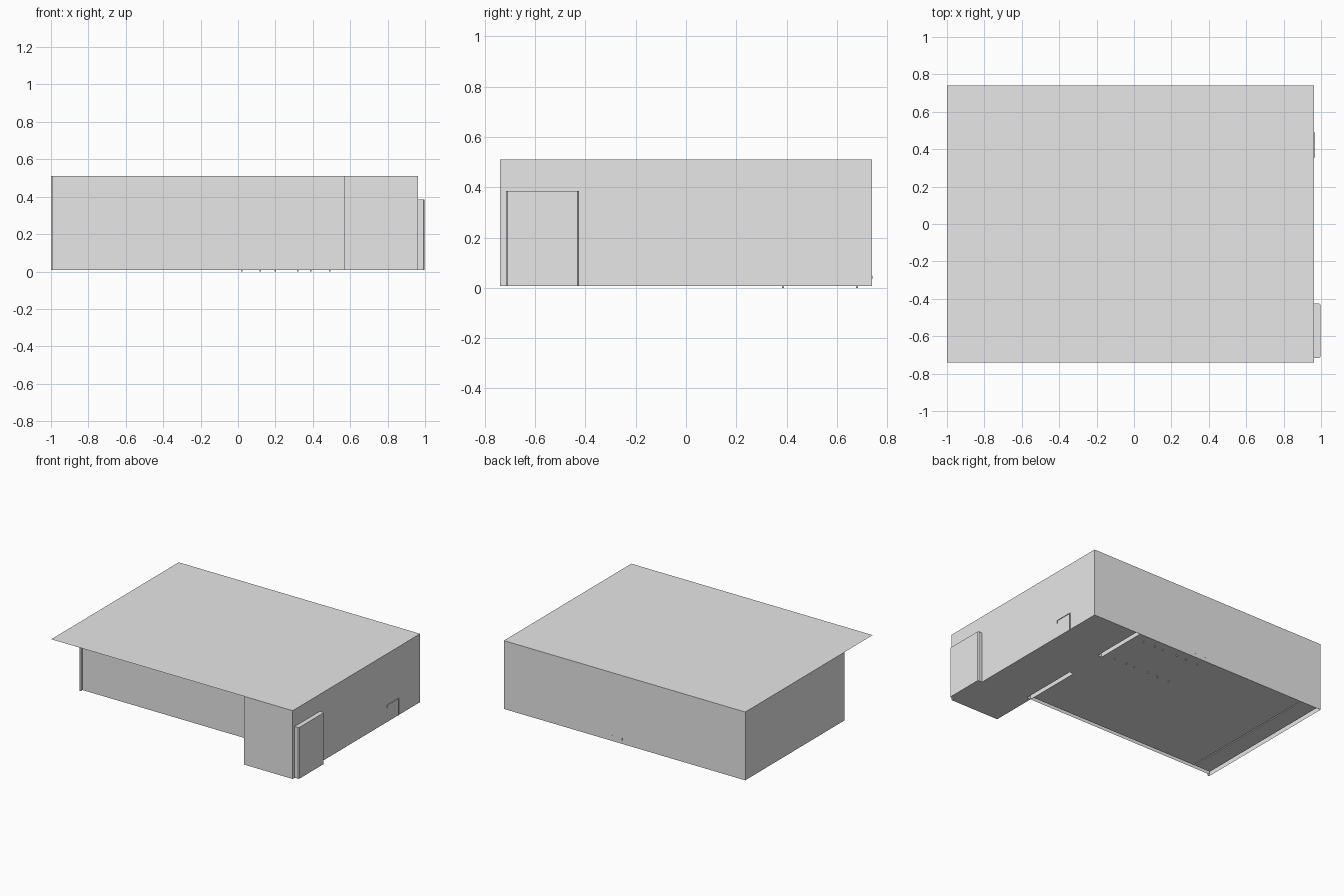
import bpy
import bmesh

if "Cube" in bpy.data.objects:
    bpy.data.objects.remove(bpy.data.objects["Cube"], do_unlink=True)

grey = bpy.data.materials.new("plain_grey")
grey.use_nodes = True
grey.diffuse_color = (0.8, 0.8, 0.8, 1)
grey.node_tree.nodes["Principled BSDF"].inputs["Base Color"].default_value = (0.8, 0.8, 0.8, 1)

BASE, TOP = 0.008, 0.51
LEFT, RIGHT, FRONT, BACK = -1.0, 0.963, -0.74, 0.74
STEP_X, STEP_Y = 0.567, -0.395      # inner corner of the front recess


def finish(name, bm):
    mesh = bpy.data.meshes.new(name)
    bm.to_mesh(mesh)
    bm.free()
    mesh.materials.append(grey)
    obj = bpy.data.objects.new(name, mesh)
    bpy.context.collection.objects.link(obj)
    return obj


def wall(name, path, closed=False, z0=BASE, z1=TOP, cap=False):
    """Vertical sheet standing on a plan outline."""
    bm = bmesh.new()
    low = [bm.verts.new((x, y, z0)) for x, y in path]
    high = [bm.verts.new((x, y, z1)) for x, y in path]
    count = len(path)
    for i in range(count if closed else count - 1):
        j = (i + 1) % count
        bm.faces.new((low[i], low[j], high[j], high[i]))
    if cap:
        bm.faces.new(high)
        bm.faces.new(low[::-1])
    return finish(name, bm)


def sheet(name, rects, z, down=False):
    """Flat horizontal rectangles at one height."""
    bm = bmesh.new()
    for x0, x1, y0, y1 in rects:
        corners = [(x0, y0), (x1, y0), (x1, y1), (x0, y1)]
        if down:
            corners.reverse()
        bm.faces.new([bm.verts.new((x, y, z)) for x, y in corners])
    return finish(name, bm)


def box(name, x0, x1, y0, y1, z0, z1):
    return wall(name, [(x0, y0), (x1, y0), (x1, y1), (x0, y1)], True, z0, z1, True)


# Roof sheet, overhanging the recessed front
sheet("roof", [(LEFT, RIGHT, FRONT, BACK)], TOP)

# Outer walls, with a projecting room and a short stub beside the recess
STUB_X, STUB_Y = -0.988, -0.415
wall("outer_walls", [(LEFT, STUB_Y), (STUB_X, STUB_Y), (STUB_X, STEP_Y), (STEP_X, STEP_Y),
                     (STEP_X, FRONT), (RIGHT, FRONT), (RIGHT, BACK), (LEFT, BACK)], True)

# Inner faces of the hollow walls
IN_X, IN_Y, SIDE_X = 0.6, -0.365, -0.965
DOOR_0, DOOR_1 = 0.05, 0.34
wall("room_lining", [(SIDE_X, BACK), (SIDE_X, IN_Y), (STEP_X, IN_Y)])
for name, y0, y1 in (("partition_front", STEP_Y, DOOR_0), ("partition_back", DOOR_1, BACK)):
    wall(name, [(STEP_X, y0), (IN_X, y0), (IN_X, y1), (STEP_X, y1)], True)

# Floors, leaving the hollow walls open underneath
SLIT = -0.83
sheet("floors", [
    (SIDE_X, SLIT - 0.004, IN_Y, BACK),
    (SLIT + 0.004, STEP_X, IN_Y, BACK),
    (STEP_X, IN_X, DOOR_0, DOOR_1),
    (IN_X, RIGHT, FRONT, BACK),
    (STEP_X, IN_X, FRONT, STEP_Y),
], BASE, down=True)
wall("closet_wall", [(SLIT - 0.004, IN_Y), (SLIT - 0.004, BACK)])

# Panel box on the right side, with chamfered outer corners
P0, P1, OUT, C = -0.717, -0.425, 0.997, 0.006
wall("side_panel", [(RIGHT, P0), (OUT - C, P0), (OUT, P0 + C), (OUT, P1 - C),
                    (OUT - C, P1), (RIGHT, P1)], True, BASE, 0.385, True)

# Thin bent strip on the right side
W = RIGHT + 0.005
box("strip_upright", RIGHT, W, 0.486, 0.488, BASE, 0.134)
box("strip_bar", RIGHT, W, 0.355, 0.488, 0.132, 0.134)
box("strip_drop", RIGHT, W, 0.355, 0.357, 0.112, 0.134)

# Small feet below the floor
for i, x in enumerate((0.02, 0.12, 0.2, 0.32, 0.39, 0.49)):
    for j, y in enumerate((0.385, 0.68)):
        box(f"foot_{i}_{j}", x - 0.004, x + 0.004, y - 0.004, y + 0.004, 0, BASE + 0.01)

# Small plates low on the back wall
for i, x in enumerate((0.0, 0.08)):
    box(f"back_plate_{i}", x, x + 0.025, BACK, BACK + 0.001, 0.035, 0.05)
